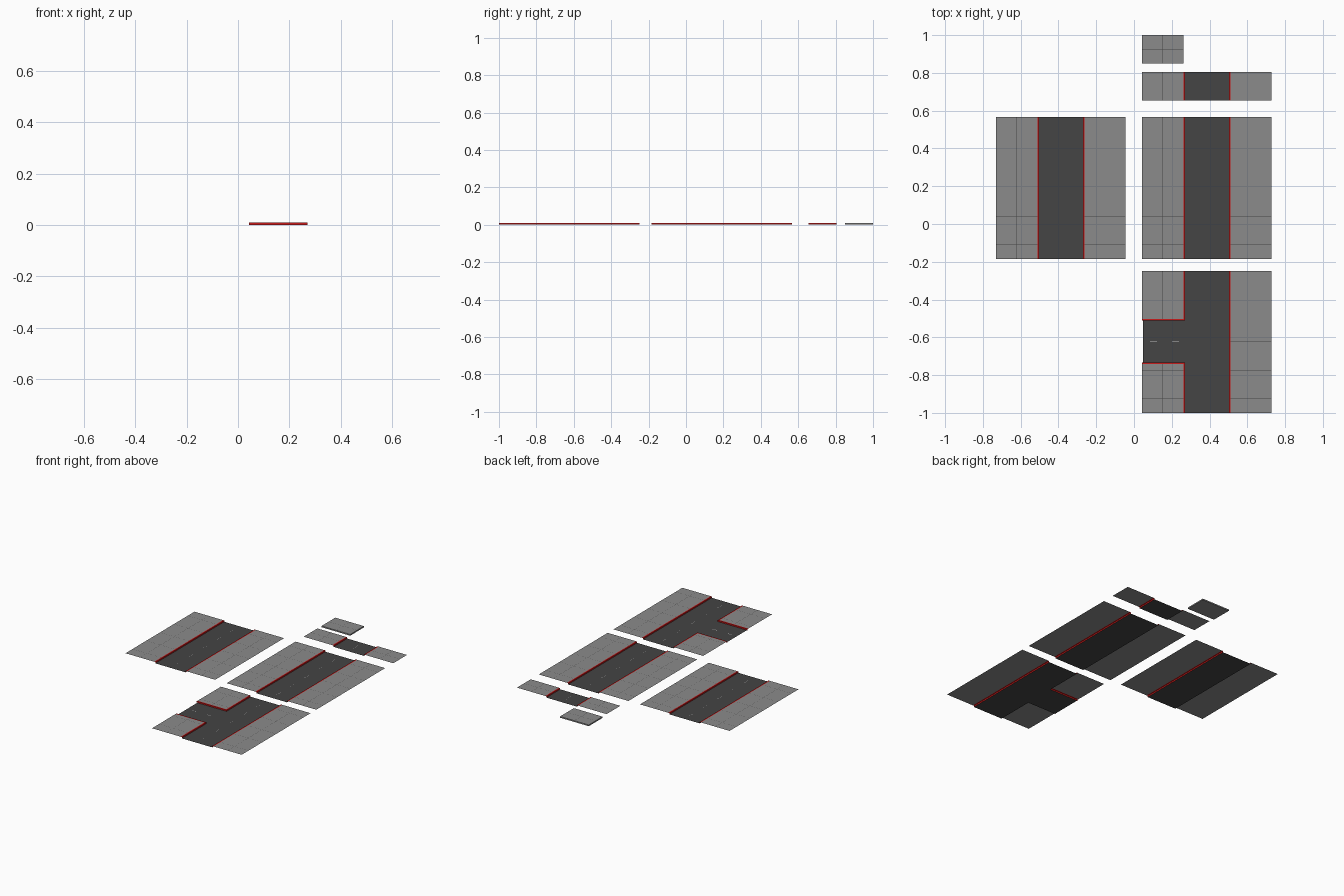
import bpy

if "Cube" in bpy.data.objects:
    bpy.data.objects.remove(bpy.data.objects["Cube"])

H = 0.009          # pavement height above the road
EPS = 0.0004       # painted lines float just over the surface
TILE = 0.1504      # length of one pavement tile
CURB = 0.009       # width of the curb top
LINE = 0.0007      # half width of a joint or lane mark


def material(name, rgb):
    m = bpy.data.materials.new(name)
    m.diffuse_color = (*rgb, 1)
    m.use_nodes = True
    m.node_tree.nodes["Principled BSDF"].inputs["Base Color"].default_value = m.diffuse_color
    return m


ASPHALT = material("asphalt", (0.058, 0.058, 0.058))
PAVING = material("paving", (0.26, 0.26, 0.26))
RED = material("curb_red", (0.6, 0.01, 0.01))
DARK = material("joint_dark", (0.06, 0.06, 0.06))
WHITE = material("lane_white", (0.75, 0.75, 0.75))


def make(name, quads, mat):
    verts = [v for q in quads for v in q]
    faces = [tuple(range(4 * i, 4 * i + 4)) for i in range(len(quads))]
    mesh = bpy.data.meshes.new(name)
    mesh.from_pydata(verts, [], faces)
    mesh.materials.append(mat)
    ob = bpy.data.objects.new(name, mesh)
    bpy.context.collection.objects.link(ob)
    return ob


def flat(x0, x1, y0, y1, z):
    return [(x0, y0, z), (x1, y0, z), (x1, y1, z), (x0, y1, z)]


def wall(a, b):
    """Vertical face from a to b, facing right of the travel direction."""
    return [(*a, 0), (*b, 0), (*b, H), (*a, H)]


def joints(x0, x1, y0, y1, start):
    """Seams: one lengthwise, one across the middle of every tile."""
    z, xm = H + EPS, (x0 + x1) / 2
    out = [flat(xm - LINE, xm + LINE, y0, y1, z)]
    y = start + TILE / 2
    while y < y1 - 0.01:
        if y > y0 + 0.01:
            out.append(flat(x0, x1, y - LINE, y + LINE, z))
        y += TILE
    return out


def road_section(name, x, y0, y1, side_road=None):
    """Road with two pavements; side_road = (y low, y high) opens the left."""
    xa, xb, xe = x + 0.228, x + 0.46, x + 0.685   # road edges, right edge
    paving, curb, seams = [], [], []

    # right pavement and curb
    paving.append(flat(xb + CURB, xe, y0, y1, H))
    curb += [flat(xb, xb + CURB, y0, y1, H), wall((xb, y1), (xb, y0))]
    seams += joints(xb + CURB, xe, y0, y1, y0)

    # left pavement, in one run or split around the side road
    runs = [(y0, y1)] if not side_road else [(y0, side_road[0]), (side_road[1], y1)]
    for a, b in runs:
        pa, pb = a, b
        if side_road and b == side_road[0]:
            pb = b - CURB
            curb += [flat(x, xa, pb, b, H), wall((xa, b), (x, b))]
        elif side_road:
            pa = a + CURB
            curb += [flat(x, xa, a, pa, H), wall((x, a), (xa, a))]
        paving.append(flat(x, xa - CURB, pa, pb, H))
        curb += [flat(xa - CURB, xa, pa, pb, H), wall((xa, a), (xa, b))]
        seams += joints(x, xa - CURB, pa, pb, y0)

    # asphalt and lane dashes
    road = [flat(xa, xb, y0, y1, 0)]
    xm, dashes = (xa + xb) / 2, []
    for i in range(round((y1 - y0) / TILE)):
        c = y0 + TILE * (i + 0.5)
        dashes.append(flat(xm - LINE, xm + LINE, c - 0.025, c + 0.025, EPS))
    if side_road:
        s0, s1 = side_road
        road.append(flat(x + 0.005, xa, s0, s1, 0))
        ym = (s0 + s1) / 2
        for dx in (0.042, 0.157):
            dashes.append(flat(x + dx, x + dx + 0.038, ym - 0.0015, ym + 0.0015, EPS))

    make(name + "_asphalt", road, ASPHALT)
    make(name + "_pavement", paving, PAVING)
    make(name + "_curb", curb, RED)
    make(name + "_pavement_joints", seams, DARK)
    make(name + "_lane_dashes", dashes, WHITE)


# road pieces
road_section("left_road", -0.73, -0.185, 0.567)
road_section("right_road", 0.043, -0.185, 0.567)
road_section("junction", 0.043, -1.0, -0.248, (-0.733, -0.512))
road_section("short_road", 0.043, 0.655, 0.805)

# loose pavement slab
x0, x1, y0, y1 = 0.043, 0.262, 0.85, 1.0
corners = [(x0, y0), (x1, y0), (x1, y1), (x0, y1)]
slab = [wall(corners[i], corners[(i + 1) % 4]) for i in range(4)]
slab += [flat(x0, x1, y0, y1, H), flat(x0, x1, y0, y1, 0)[::-1]]
make("pavement_slab", slab, PAVING)
make("pavement_slab_joints", joints(x0, x1, y0, y1, y0), DARK)
